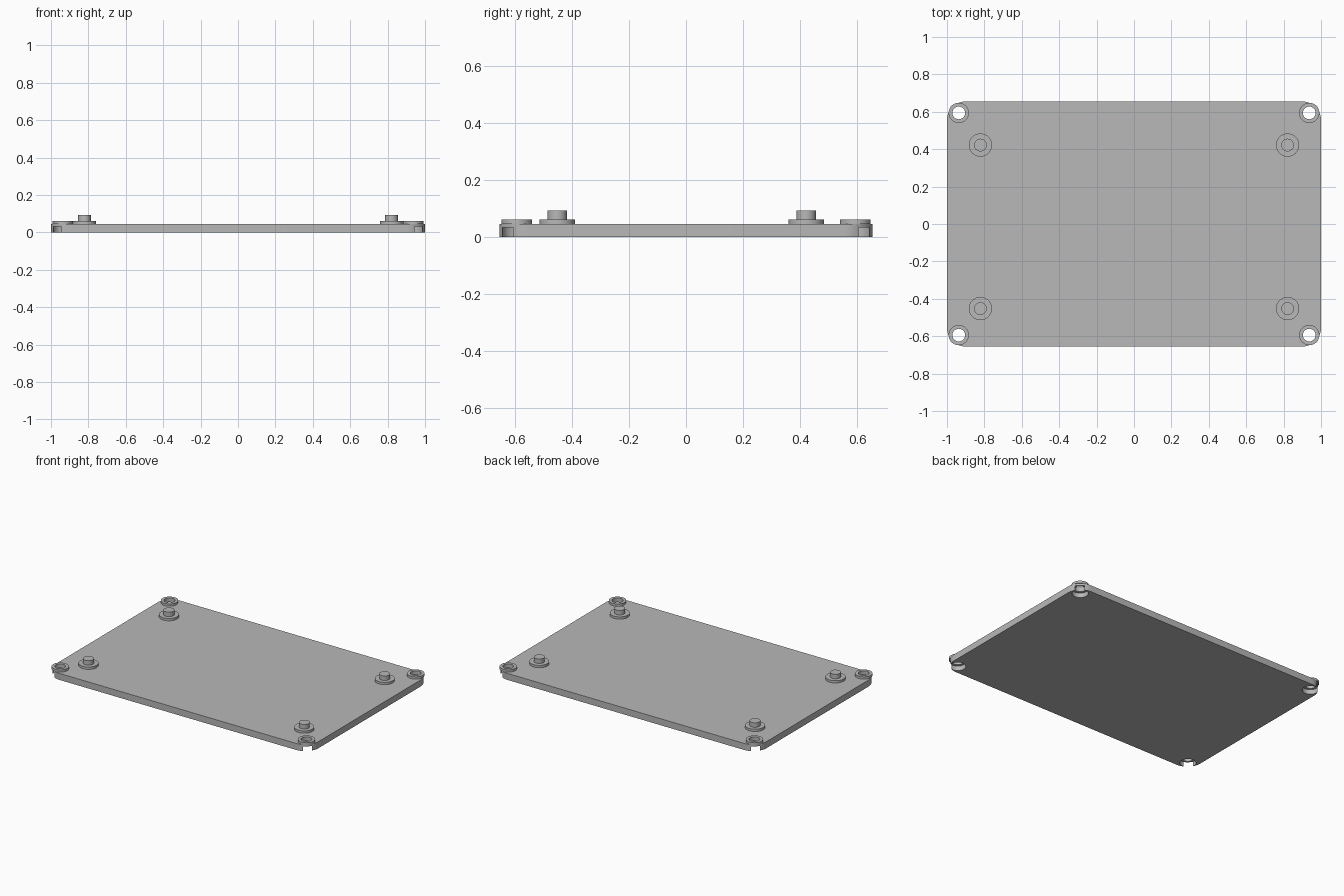
import bpy
import bmesh
from math import cos, sin, pi, radians

if "Cube" in bpy.data.objects:
    bpy.data.objects.remove(bpy.data.objects["Cube"], do_unlink=True)

# One plain grey for the whole part
grey = bpy.data.materials.new("plain_grey")
grey.use_nodes = True
grey.diffuse_color = (0.48, 0.48, 0.48, 1)
grey.node_tree.nodes["Principled BSDF"].inputs["Base Color"].default_value = grey.diffuse_color

HALF_X, HALF_Y, CORNER = 1.0, 0.655, 0.1
PLATE_TOP, POCKET_TOP, PAD_TOP, PIN_TOP = 0.045, 0.032, 0.061, 0.092
HOLE_R, POCKET_R, BOSS_R = 0.034, 0.051, 0.054
PAD_R, PIN_R = 0.062, 0.034
SIDES = 48


def circle(r, n=SIDES):
    return [(r * cos(2 * pi * i / n), r * sin(2 * pi * i / n)) for i in range(n)]


def prism(name, outline, z0, z1, at=(0, 0)):
    """Extrude a closed outline from z0 to z1."""
    bm = bmesh.new()
    base = bm.faces.new([bm.verts.new((x + at[0], y + at[1], z0)) for x, y in outline])
    top = bmesh.ops.extrude_face_region(bm, geom=[base])["geom"]
    verts = [v for v in top if isinstance(v, bmesh.types.BMVert)]
    bmesh.ops.translate(bm, vec=(0, 0, z1 - z0), verts=verts)
    bmesh.ops.recalc_face_normals(bm, faces=bm.faces)
    return finish(name, bm)


def lathe(name, profile, at, closed=False):
    """Spin a radius/height profile about a vertical axis."""
    bm = bmesh.new()
    verts = [bm.verts.new((r, 0, z)) for r, z in profile]
    pairs = list(zip(verts, verts[1:])) + ([(verts[-1], verts[0])] if closed else [])
    edges = [bm.edges.new(p) for p in pairs]
    bmesh.ops.spin(bm, geom=verts + edges, axis=(0, 0, 1), cent=(0, 0, 0),
                   angle=2 * pi, steps=SIDES, use_merge=False)
    bmesh.ops.remove_doubles(bm, verts=bm.verts, dist=0.0001)
    bmesh.ops.translate(bm, vec=(at[0], at[1], 0), verts=bm.verts)
    bmesh.ops.recalc_face_normals(bm, faces=bm.faces)
    return finish(name, bm)


def finish(name, bm):
    mesh = bpy.data.meshes.new(name)
    bm.to_mesh(mesh)
    bm.free()
    mesh.materials.append(grey)
    obj = bpy.data.objects.new(name, mesh)
    bpy.context.collection.objects.link(obj)
    return obj


def cut(obj, cutter):
    """Subtract the cutter, bake the result and remove the cutter."""
    mod = obj.modifiers.new("cut", 'BOOLEAN')
    mod.operation = 'DIFFERENCE'
    mod.solver = 'EXACT'
    mod.object = cutter
    graph = bpy.context.evaluated_depsgraph_get()
    mesh = bpy.data.meshes.new_from_object(obj.evaluated_get(graph))
    obj.modifiers.clear()
    obj.data = mesh
    bpy.data.objects.remove(cutter, do_unlink=True)


# Plate with rounded corners
outline = []
for quarter, (sx, sy) in enumerate([(1, 1), (-1, 1), (-1, -1), (1, -1)]):
    for i in range(13):
        a = pi / 2 * (quarter + i / 12)
        outline.append((sx * (HALF_X - CORNER) + CORNER * cos(a),
                        sy * (HALF_Y - CORNER) + CORNER * sin(a)))
plate = prism("plate", outline, 0, PLATE_TOP)
parts = [plate]

for side, sx in (("left", 1), ("right", -1)):
    for end, hole_y, pin_y in (("front", -0.594, -0.452), ("back", 0.594, 0.422)):
        place = end + "_" + side
        hole = (sx * 0.937, hole_y)

        # Screw hole, with a pocket below that breaks out of the corner
        cut(plate, prism("pocket_cutter", circle(POCKET_R), -0.05, POCKET_TOP, hole))
        cut(plate, prism("hole_cutter", circle(HOLE_R), -0.05, 0.1, hole))

        # Raised ring around the screw hole
        parts.append(lathe(place + "_screw_ring",
                           [(HOLE_R, PLATE_TOP), (BOSS_R, PLATE_TOP),
                            (BOSS_R, PAD_TOP), (HOLE_R, PAD_TOP)], hole, closed=True))

        # Stepped locating pin
        parts.append(lathe(place + "_locating_pin",
                           [(0, PLATE_TOP - 0.005), (PAD_R, PLATE_TOP - 0.005),
                            (PAD_R, PAD_TOP), (PIN_R, PAD_TOP),
                            (PIN_R, PIN_TOP), (0, PIN_TOP)], (sx * 0.821, pin_y)))

# Smooth round walls, sharp rims
bpy.ops.object.select_all(action='DESELECT')
for part in parts:
    part.select_set(True)
bpy.context.view_layer.objects.active = plate
bpy.ops.object.shade_smooth_by_angle(angle=radians(30))
